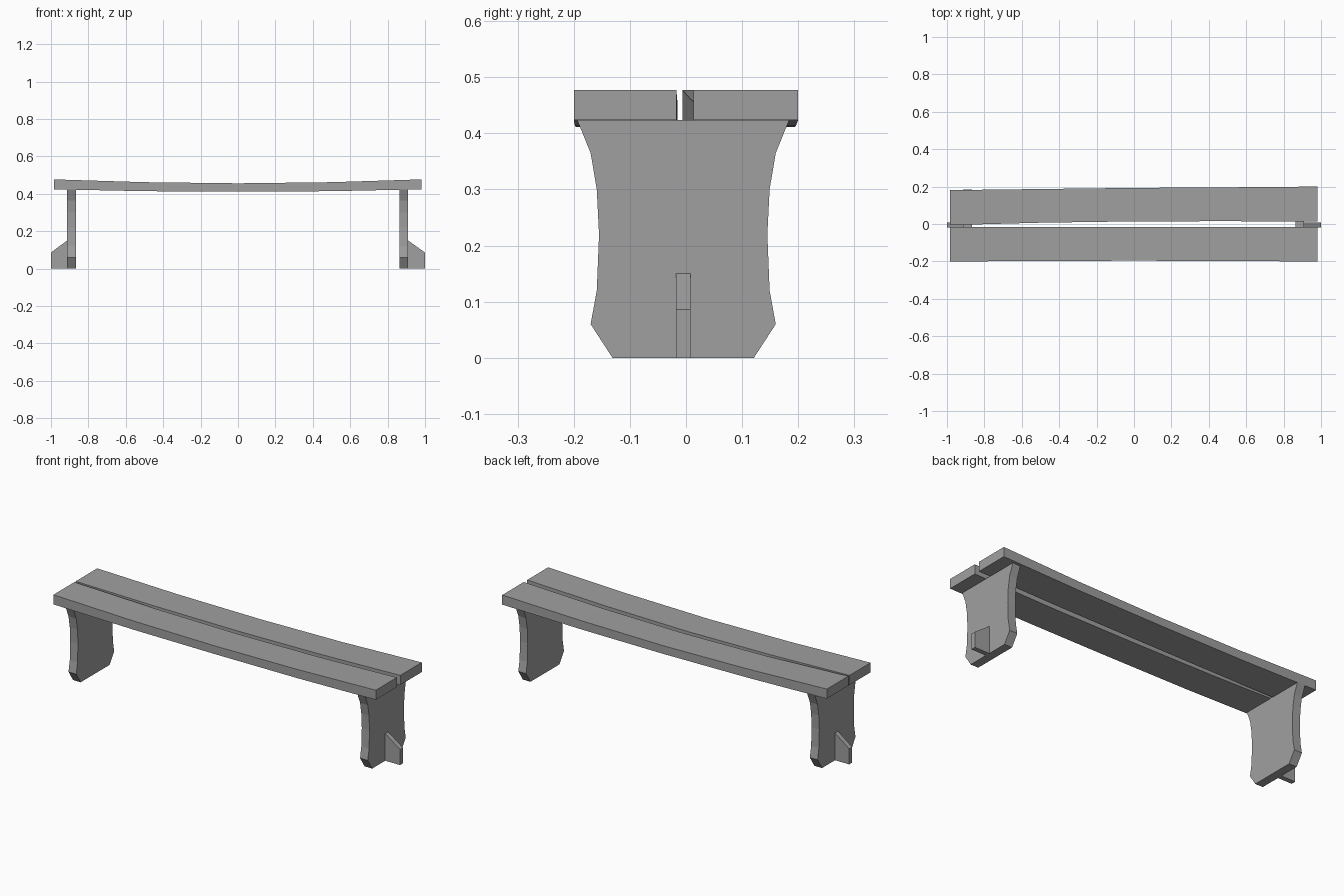
import bpy
import bmesh

cube = bpy.data.objects.get("Cube")
if cube:
    bpy.data.objects.remove(cube, do_unlink=True)

# Single plain grey
grey = bpy.data.materials.new("weathered grey")
grey.use_nodes = True
COLOUR = (0.35, 0.35, 0.35, 1)
grey.diffuse_color = COLOUR
grey.node_tree.nodes["Principled BSDF"].inputs["Base Color"].default_value = COLOUR


def loft(name, rings):
    """Skin a row of matching closed rings and cap both ends."""
    bm = bmesh.new()
    loops = [[bm.verts.new(p) for p in ring] for ring in rings]
    n = len(loops[0])
    for a, b in zip(loops, loops[1:]):
        for i in range(n):
            j = (i + 1) % n
            bm.faces.new((a[i], a[j], b[j], b[i]))
    bm.faces.new(loops[0][::-1])
    bm.faces.new(loops[-1])
    bmesh.ops.recalc_face_normals(bm, faces=bm.faces[:])
    mesh = bpy.data.meshes.new(name)
    bm.to_mesh(mesh)
    bm.free()
    mesh.materials.append(grey)
    obj = bpy.data.objects.new(name, mesh)
    bpy.context.collection.objects.link(obj)
    return obj


# Sagging seat planks: stations of (x, bottom, top), edges per station
stations = [(-0.985, 0.424, 0.477), (-0.5, 0.414, 0.462), (0, 0.411, 0.456),
            (0.5, 0.414, 0.462), (0.98, 0.424, 0.477)]
planks = {
    "front_plank": [(-0.2, -0.017), (-0.198, -0.016), (-0.196, -0.015),
                    (-0.198, -0.016), (-0.2, -0.017)],
    "back_plank": [(-0.006, 0.181), (0.007, 0.187), (0.014, 0.193),
                   (0.015, 0.196), (0.013, 0.2)],
}
for name, edges in planks.items():
    loft(name, [[(x, y0, lo), (x, y1, lo), (x, y1, hi), (x, y0, hi)]
                for (x, lo, hi), (y0, y1) in zip(stations, edges)])

# Waisted slab legs: (z, half width) about a slightly offset centre line
waist = [(0, 0.126), (0.06, 0.165), (0.12, 0.154), (0.22, 0.15),
         (0.3, 0.154), (0.365, 0.165), (0.424, 0.189)]
centre = -0.005
outline = [(centre - w, z) for z, w in waist]
outline += [(centre + w, z) for z, w in reversed(waist)]

for side, s in (("left", 1), ("right", -1)):
    inner, outer = (0.863, 0.91) if s > 0 else (0.867, 0.914)
    loft(side + "_leg", [[(s * x, y, z) for y, z in outline] for x in (inner, outer)])

    # Sloped foot brace on the outside of each leg
    profile = [(outer, 0), (1, 0), (1, 0.086), (outer, 0.15)]
    loft(side + "_brace", [[(s * x, y, z) for x, z in profile] for y in (-0.018, 0.008)])
